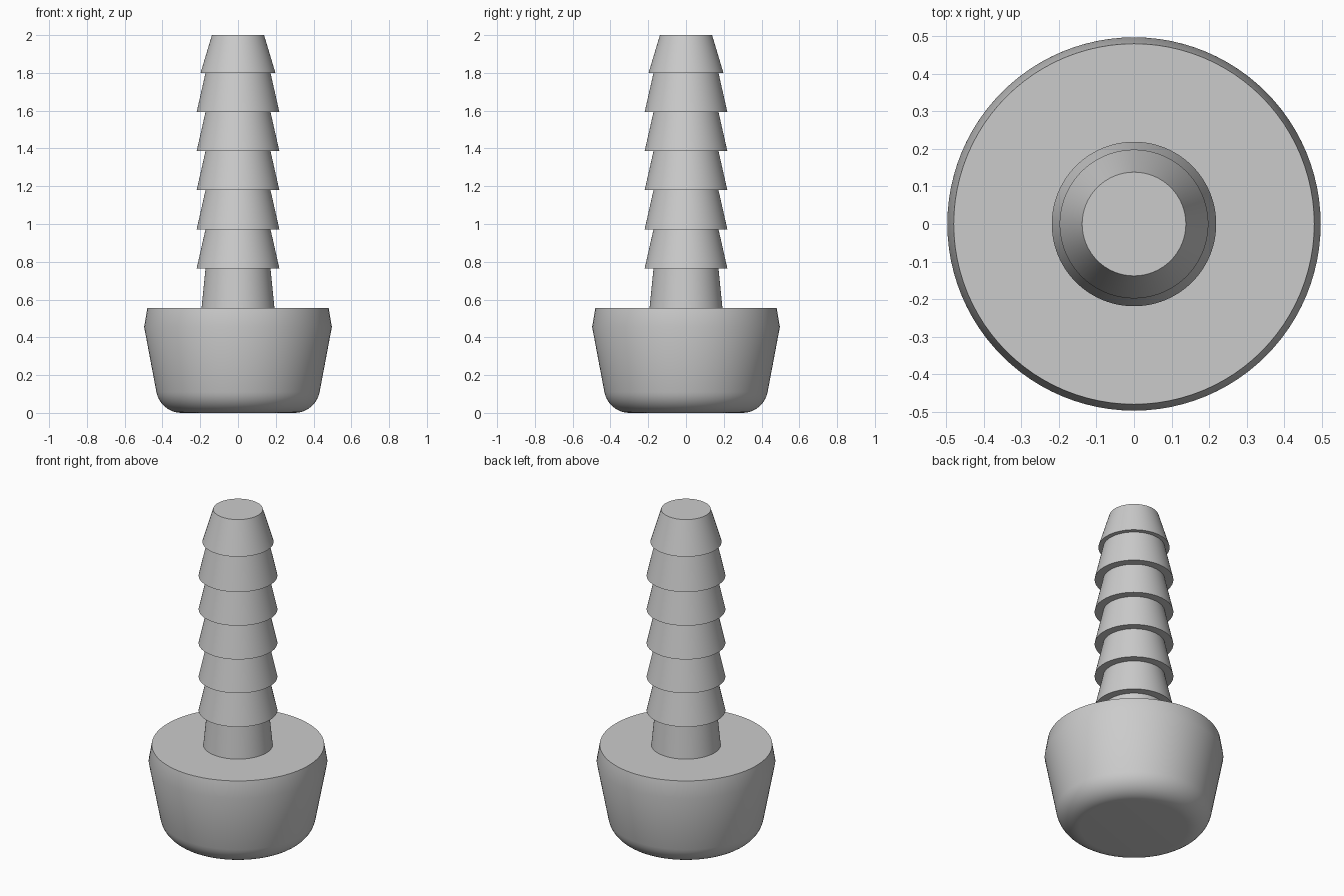
import bpy
import bmesh
import math
from mathutils import Vector
from mathutils.geometry import interpolate_bezier

cube = bpy.data.objects.get("Cube")
if cube:
    bpy.data.objects.remove(cube, do_unlink=True)

SIDES = 96

grey = bpy.data.materials.new("plain_grey")
grey.use_nodes = True
colour = (0.6, 0.6, 0.6, 1)
grey.diffuse_color = colour
grey.node_tree.nodes["Principled BSDF"].inputs["Base Color"].default_value = colour


def lathe(name, profile):
    """Spin (radius, height) points around z, closing both ends."""
    bm = bmesh.new()
    rings = []
    for r, z in profile:
        rings.append([bm.verts.new((r * math.cos(a), r * math.sin(a), z))
                      for a in (math.tau * i / SIDES for i in range(SIDES))])
    for low, high in zip(rings, rings[1:]):
        for i in range(SIDES):
            j = (i + 1) % SIDES
            bm.faces.new((low[i], low[j], high[j], high[i]))
    bm.faces.new(rings[0][::-1])
    bm.faces.new(rings[-1])
    mesh = bpy.data.meshes.new(name)
    bm.to_mesh(mesh)
    bm.free()
    mesh.materials.append(grey)
    obj = bpy.data.objects.new(name, mesh)
    bpy.context.collection.objects.link(obj)
    bpy.ops.object.select_all(action="DESELECT")
    obj.select_set(True)
    bpy.context.view_layer.objects.active = obj
    bpy.ops.object.shade_smooth_by_angle(angle=math.radians(30))
    return obj


# Base: rounded lower edge, flared wall, short chamfer at the top
start, corner, end = Vector((0.30, 0)), Vector((0.41, 0)), Vector((0.432, 0.11))
fillet = interpolate_bezier(start, start.lerp(corner, 0.58),
                            end.lerp(corner, 0.58), end, 11)
lathe("base", [(p[0], p[1]) for p in fillet] + [(0.497, 0.455), (0.48, 0.555)])

# Barbed stem: tapered neck, five equal barbs, narrower tip
BARBS, FIRST, STEP = 5, 0.765, 0.207
stem = [(0.193, 0.555), (0.172, FIRST)]
for n in range(BARBS):
    stem += [(0.219, FIRST + n * STEP), (0.172, FIRST + (n + 1) * STEP)]
stem += [(0.198, FIRST + BARBS * STEP), (0.138, 2.0)]
lathe("barbed_stem", stem)
